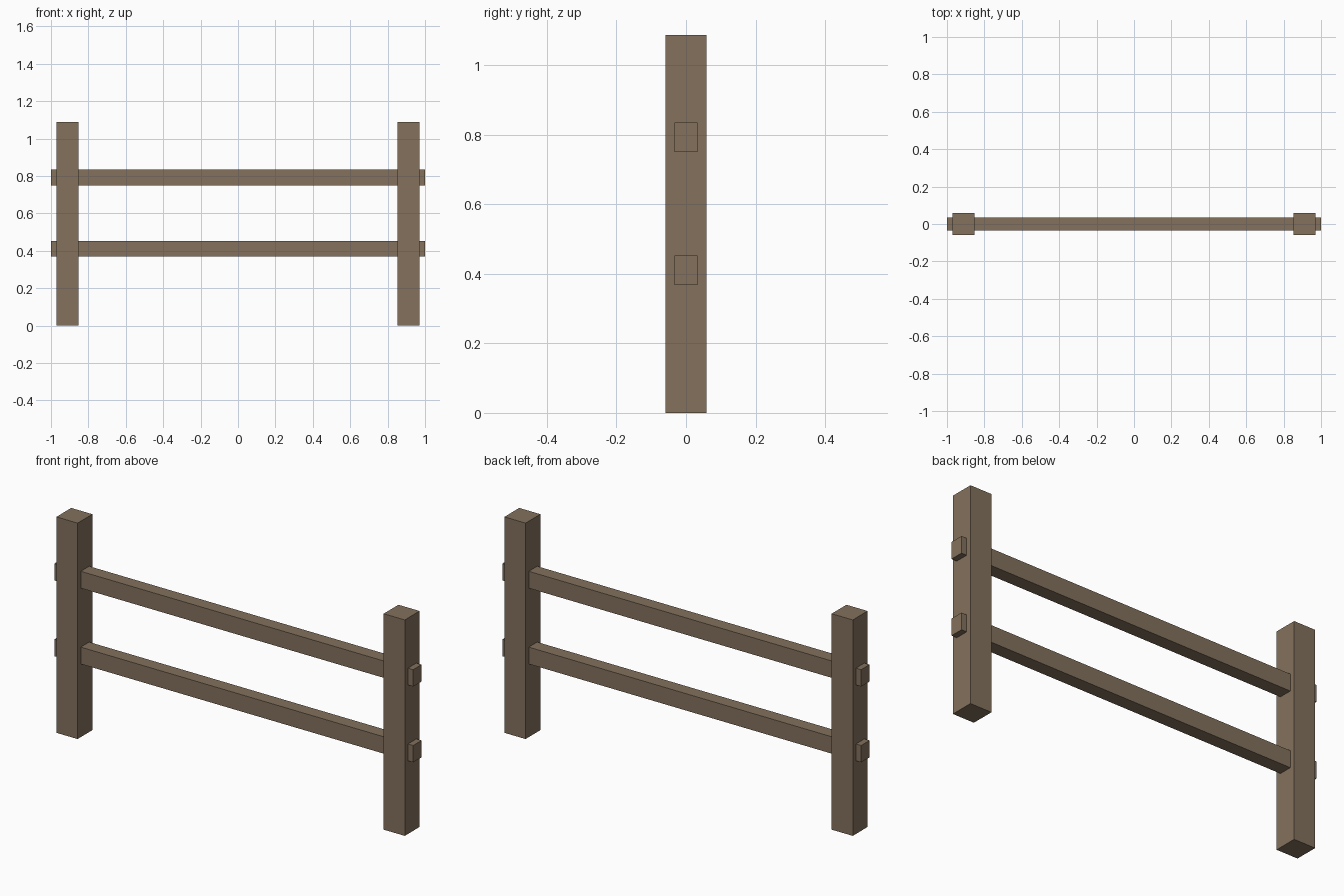
import bpy

if "Cube" in bpy.data.objects:
    bpy.data.objects.remove(bpy.data.objects["Cube"])

wood = bpy.data.materials.new("weathered_wood")
wood.diffuse_color = (0.227, 0.165, 0.107, 1.0)
wood.use_nodes = True
wood.node_tree.nodes["Principled BSDF"].inputs["Base Color"].default_value = wood.diffuse_color


def box(name, center, size):
    """Axis-aligned box with real dimensions and flat faces."""
    bpy.ops.mesh.primitive_cube_add(size=1, location=center)
    obj = bpy.context.object
    obj.name = name
    obj.scale = size
    bpy.ops.object.transform_apply(location=False, rotation=False, scale=True)
    obj.data.materials.append(wood)
    return obj


# Square upright posts
POST_HEIGHT = 1.088
for side, x in (("left", -0.912), ("right", 0.912)):
    box(f"{side}_post", (x, 0, POST_HEIGHT / 2), (0.118, 0.118, POST_HEIGHT))

# Rails running through both posts, with ends poking out
for level, z in (("lower", 0.411), ("upper", 0.793)):
    box(f"{level}_rail", (0, 0, z), (2.0, 0.067, 0.085))
